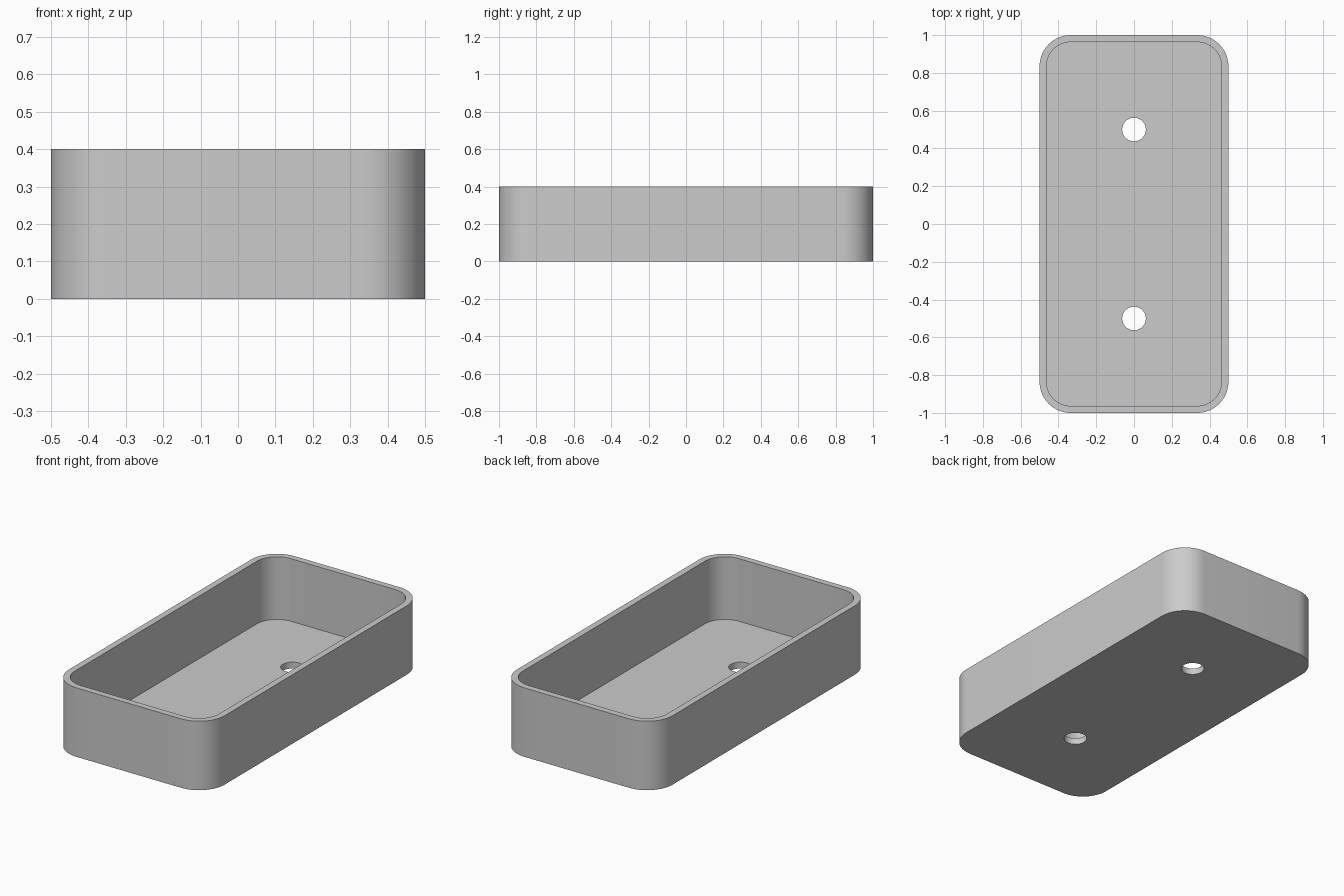
import bpy, bmesh, math

if "Cube" in bpy.data.objects:
    bpy.data.objects.remove(bpy.data.objects["Cube"])

WALL, HEIGHT, RADIUS = 0.037, 0.4, 0.165


def prism(name, outline, z0, z1):
    """Extrude a closed xy outline from z0 to z1."""
    bm = bmesh.new()
    base = bm.faces.new([bm.verts.new((x, y, z0)) for x, y in outline])
    top = bmesh.ops.extrude_face_region(bm, geom=[base])["geom"]
    verts = [v for v in top if isinstance(v, bmesh.types.BMVert)]
    bmesh.ops.translate(bm, verts=verts, vec=(0, 0, z1 - z0))
    bmesh.ops.recalc_face_normals(bm, faces=bm.faces)
    mesh = bpy.data.meshes.new(name)
    bm.to_mesh(mesh)
    bm.free()
    obj = bpy.data.objects.new(name, mesh)
    bpy.context.collection.objects.link(obj)
    return obj


def rounded_rect(hx, hy, r, steps=16):
    pts = []
    for i, (sx, sy) in enumerate([(1, 1), (-1, 1), (-1, -1), (1, -1)]):
        for k in range(steps + 1):
            a = math.pi / 2 * (i + k / steps)
            pts.append((sx * (hx - r) + r * math.cos(a), sy * (hy - r) + r * math.sin(a)))
    return pts


def circle(cy, r, steps=48):
    return [(r * math.cos(2 * math.pi * k / steps), cy + r * math.sin(2 * math.pi * k / steps))
            for k in range(steps)]


# Tray block with rounded vertical corners
tray = prism("tray", rounded_rect(0.5, 1.0, RADIUS), 0, HEIGHT)

# Cutters: inner cavity and two floor holes
cutters = [prism("cavity_cutter", rounded_rect(0.5 - WALL, 1.0 - WALL, RADIUS - WALL), WALL, HEIGHT + 0.2)]
for side, y in (("front", -0.5), ("back", 0.5)):
    cutters.append(prism(side + "_hole_cutter", circle(y, 0.0625), -0.1, 0.2))

for cutter in cutters:
    cutter.hide_render = True
    cutter.hide_set(True)
    mod = tray.modifiers.new(cutter.name, "BOOLEAN")
    mod.operation = "DIFFERENCE"
    mod.solver = "EXACT"
    mod.object = cutter

# Apply the cuts, then smooth the curved walls
bpy.context.view_layer.objects.active = tray
tray.select_set(True)
for mod in list(tray.modifiers):
    bpy.ops.object.modifier_apply(modifier=mod.name)
for cutter in cutters:
    bpy.data.objects.remove(cutter)
bpy.ops.object.shade_smooth_by_angle(angle=math.radians(30))

# Plain grey finish
grey = bpy.data.materials.new("light_grey")
grey.diffuse_color = (0.6, 0.6, 0.6, 1)
grey.use_nodes = True
grey.node_tree.nodes["Principled BSDF"].inputs["Base Color"].default_value = grey.diffuse_color
tray.data.materials.clear()
tray.data.materials.append(grey)
for p in tray.data.polygons:
    p.material_index = 0
